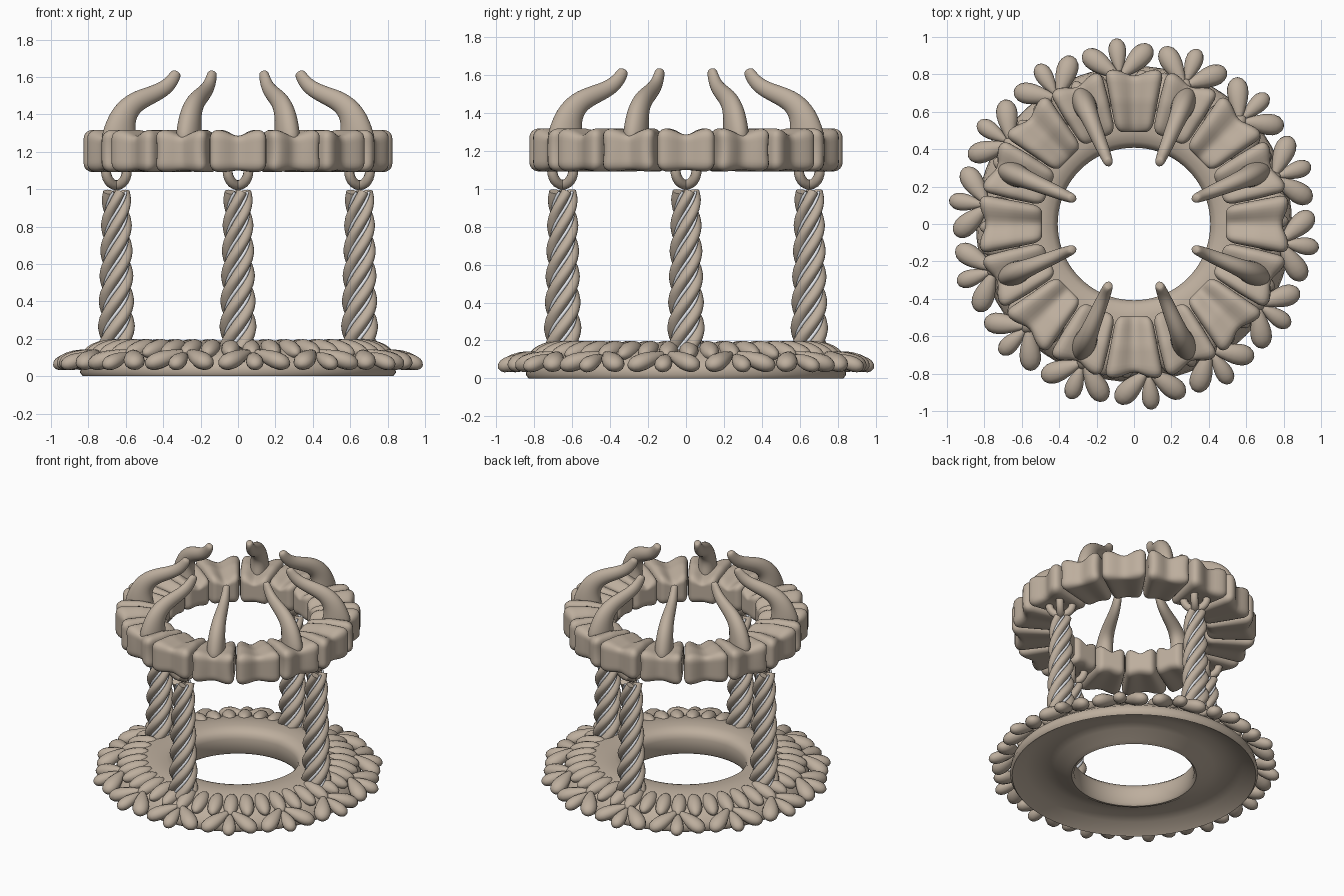
import bpy, bmesh, math
from mathutils import Vector, Matrix

old = bpy.data.objects.get("Cube")
if old:
    bpy.data.objects.remove(old, do_unlink=True)


def material(name, colour):
    m = bpy.data.materials.new(name)
    m.use_nodes = True
    m.diffuse_color = colour
    m.node_tree.nodes["Principled BSDF"].inputs["Base Color"].default_value = colour
    return m


STONE = material("warm stone", (0.51, 0.425, 0.34, 1))
PALE = material("pale silver", (0.78, 0.80, 0.84, 1))


def finish(bm, name, mat=STONE, subsurf=0):
    bmesh.ops.recalc_face_normals(bm, faces=bm.faces[:])
    me = bpy.data.meshes.new(name)
    bm.to_mesh(me)
    bm.free()
    me.materials.append(mat)
    ob = bpy.data.objects.new(name, me)
    bpy.context.collection.objects.link(ob)
    bpy.ops.object.select_all(action='DESELECT')
    ob.select_set(True)
    bpy.context.view_layer.objects.active = ob
    bpy.ops.object.shade_smooth_by_angle(angle=math.radians(60))
    if subsurf:
        mod = ob.modifiers.new("Smooth", 'SUBSURF')
        mod.levels = mod.render_levels = subsurf


def turn(angle):
    return Matrix.Rotation(angle, 4, 'Z')


def tube(bm, pts, radii, n=10, place=Matrix()):
    """Loft elliptical rings (side radius, upward radius) along a path."""
    pts = [Vector(p) for p in pts]
    rings = []
    for i, (p, (a, b)) in enumerate(zip(pts, radii)):
        t = (pts[min(i + 1, len(pts) - 1)] - pts[max(i - 1, 0)]).normalized()
        side = t.cross(Vector((0, 0, 1))).normalized()
        up = side.cross(t)
        rings.append([bm.verts.new(place @ (p + side * a * math.cos(math.tau * k / n)
                                            + up * b * math.sin(math.tau * k / n)))
                      for k in range(n)])
    for r0, r1 in zip(rings, rings[1:]):
        for k in range(n):
            bm.faces.new((r0[k], r0[(k + 1) % n], r1[(k + 1) % n], r1[k]))
    bm.faces.new(rings[0])
    bm.faces.new(rings[-1])


def lobe(bm, start, end, width, height, root, place):
    """Rounded teardrop; root is the relative width at its start."""
    start, end = Vector(start), Vector(end)
    pts, radii = [], []
    for i in range(11):
        a = math.pi * (0.04 + 0.92 * i / 10)
        s = (1 - math.cos(a)) / 2
        k = math.sin(a) * (root + (1 - root) * s) * (1 if root > 0.9 else 1.25)
        pts.append(start.lerp(end, s))
        radii.append((width * k, height * k))
    tube(bm, pts, radii, 12, place)


# Base: revolved hollow dish with a deep, rounded central hole
profile = [(0.83, 0), (0.845, 0.02), (0.835, 0.07), (0.76, 0.13), (0.68, 0.17),
           (0.58, 0.19), (0.49, 0.188), (0.44, 0.175), (0.415, 0.15), (0.408, 0.12),
           (0.408, 0.02), (0.425, 0.003), (0.46, 0.015), (0.54, 0.06), (0.63, 0.085),
           (0.74, 0.06)]
bm = bmesh.new()
SEG = 72
rings = [[bm.verts.new(turn(math.tau * k / SEG) @ Vector((r, 0, z))) for r, z in profile]
         for k in range(SEG)]
for k in range(SEG):
    a, b = rings[k], rings[(k + 1) % SEG]
    for j in range(len(profile)):
        m = (j + 1) % len(profile)
        bm.faces.new((a[j], b[j], b[m], a[m]))
finish(bm, "base_dish")

# Rim ornament: three-petalled flowers outside, radial lobes inside
petals, lobes = bmesh.new(), bmesh.new()
GROUPS = 14
for g in range(GROUPS):
    angle = math.radians(95.5) + math.tau * g / GROUPS
    place = turn(angle)
    lobe(petals, (0.81, 0, 0.12), (0.995, 0, 0.055), 0.05, 0.043, 0.4, place)
    for s in (-1, 1):
        lobe(petals, (0.79, s * 0.005, 0.135), (0.94, s * 0.18, 0.06), 0.062, 0.05, 0.35, place)
    for k in (-1, 0, 1):
        spot = turn(angle + k * math.tau / (GROUPS * 3))
        lobe(lobes, (0.61, 0, 0.172), (0.825, 0, 0.12), 0.051, 0.047, 1.0, spot)
finish(petals, "rim_flowers")
finish(lobes, "rim_lobes")

# Columns: four twisted strands with fine wires in the grooves
BOTTOM, TOP, PITCH, STEPS, STRANDS = 0.15, 0.985, 0.54, 56, 4
strands, wires, loops = bmesh.new(), bmesh.new(), bmesh.new()
for c in range(4):
    place = turn(c * math.pi / 2) @ Matrix.Translation((0.65, 0, 0))
    for s in range(STRANDS):
        rope, wire, thick, thin = [], [], [], []
        for i in range(STEPS + 1):
            f = i / STEPS
            z = BOTTOM + (TOP - BOTTOM) * f
            R = 0.102 - 0.025 * f
            a = math.tau * ((z - 0.27) / PITCH + s / STRANDS)
            b = a + math.pi / STRANDS
            rope.append((0.58 * R * math.cos(a), 0.58 * R * math.sin(a), z))
            wire.append((0.68 * R * math.cos(b), 0.68 * R * math.sin(b), z))
            thick.append((0.42 * R, 0.345 * R))
            thin.append((0.11 * R, 0.10 * R))
        tube(strands, rope, thick, 12, place)
        tube(wires, wire, thin, 8, place)

    # Crossed hanging rings between column and crown
    for s in (-1, 1):
        spot = place @ Matrix.Translation((0, 0, 1.10)) @ turn(s * math.pi / 4)
        M, N, big, small = 24, 10, 0.079, 0.027
        grid = []
        for i in range(M):
            u = math.tau * i / M
            grid.append([])
            for j in range(N):
                v = math.tau * j / N
                d = big + small * math.cos(v)
                grid[i].append(loops.verts.new(
                    spot @ Vector((d * math.cos(u), small * math.sin(v), d * math.sin(u)))))
        for i in range(M):
            for j in range(N):
                i2, j2 = (i + 1) % M, (j + 1) % N
                loops.faces.new((grid[i][j], grid[i2][j], grid[i2][j2], grid[i][j2]))
finish(strands, "column_strands")
finish(wires, "column_wires", PALE)
finish(loops, "hanging_rings")


def crown_block(bm, horned, place):
    """Rounded wedge with a saddle-shaped top and a hollowed outer face."""
    part = bmesh.new()
    bmesh.ops.create_cube(part, size=2)
    bmesh.ops.subdivide_edges(part, edges=part.edges[:], cuts=13, use_grid_fill=True)
    half, rad = Vector((0.168, 0.15, 0.115)), 0.05
    for v in part.verts:
        p = Vector([v.co[i] * half[i] for i in range(3)])
        core = Vector([max(-half[i] + rad, min(half[i] - rad, p[i])) for i in range(3)])
        off = p - core
        p = core + off.normalized() * rad if off.length > 1e-6 else p
        x, y, z = (p[i] / half[i] for i in range(3))
        groove = math.exp(-(y / 0.42) ** 2)
        r = 0.66 + p.x
        wide = 0.194 * r * y
        if horned:
            # pinched waist on the outer half
            wide *= 1 - 0.10 * max(x, 0) * (1 - z * z)
        r -= 0.035 * groove * max(x, 0) ** 2
        h = 1.205 + p.z
        if z > 0:
            h -= 0.035 * groove * z + 0.03 * max(-x, 0) * z
        else:
            h += 0.01 * groove * -z
        v.co = place @ Vector((r, wide, h))
    me = bpy.data.meshes.new("part")
    part.to_mesh(me)
    part.free()
    bm.from_mesh(me)
    bpy.data.meshes.remove(me)


# Crown: sixteen blocks, every second one carrying an inward-curving horn
horn_path = [(0.69, 0, 1.22), (0.685, 0, 1.32), (0.66, 0, 1.405), (0.595, 0, 1.47),
             (0.49, 0, 1.507), (0.41, 0, 1.545), (0.367, 0, 1.60), (0.352, 0, 1.632)]
horn_size = [(0.07, 0.12), (0.066, 0.095), (0.058, 0.076), (0.049, 0.06),
             (0.041, 0.049), (0.034, 0.044), (0.029, 0.036), (0.024, 0.026)]
blocks, horns = bmesh.new(), bmesh.new()
for k in range(16):
    place = turn(math.tau * k / 16)
    crown_block(blocks, k % 2 == 1, place)
    if k % 2:
        tube(horns, horn_path, horn_size, 10, place)
finish(blocks, "crown_blocks")
finish(horns, "crown_horns", subsurf=2)
